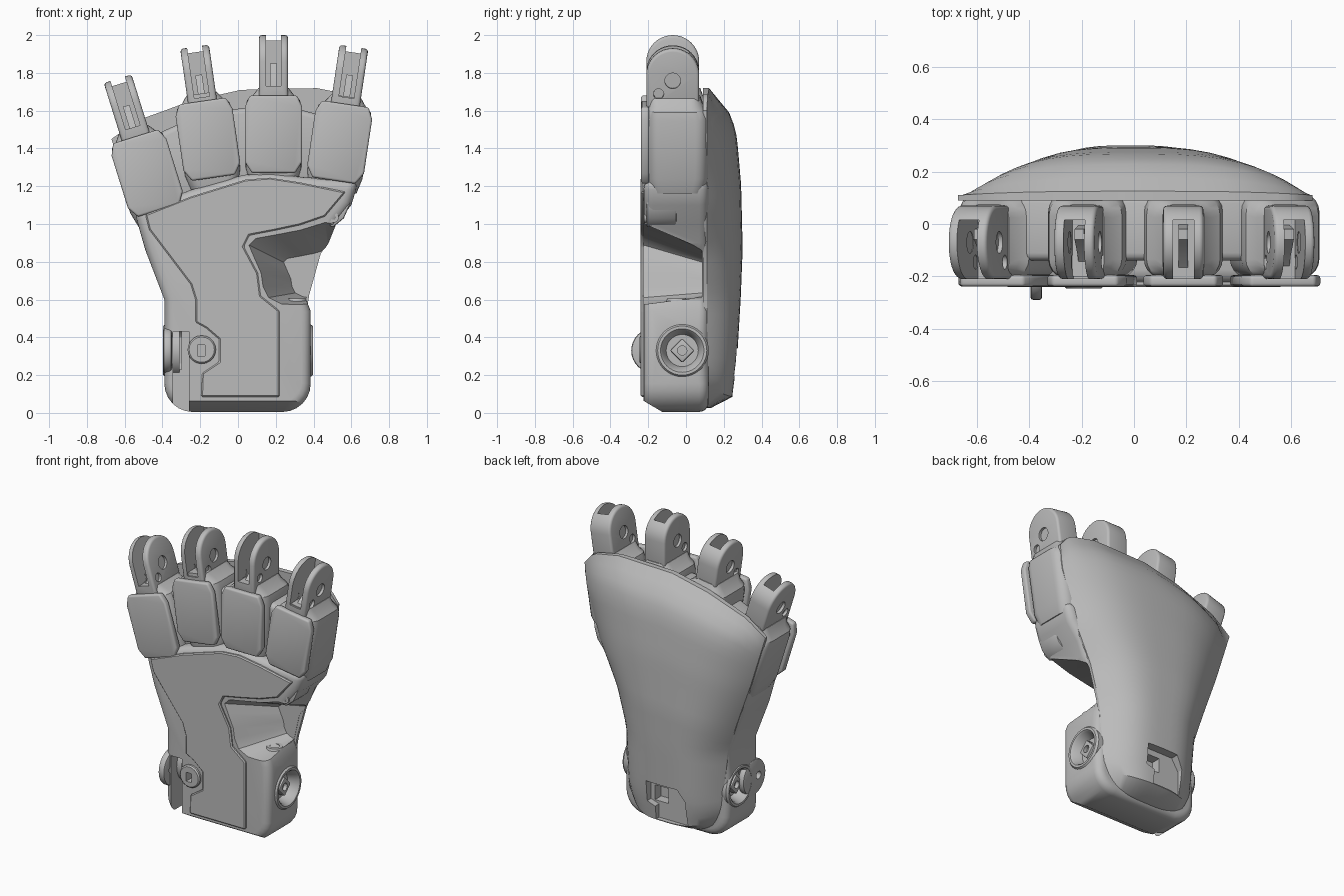
import bpy, bmesh, math
from mathutils import Matrix, Vector

if "Cube" in bpy.data.objects:
    bpy.data.objects.remove(bpy.data.objects["Cube"])

grey = bpy.data.materials.new("mid_grey")
grey.use_nodes = True
grey.diffuse_color = (0.5, 0.5, 0.5, 1)
for node in grey.node_tree.nodes:
    if node.type == 'BSDF_PRINCIPLED':
        node.inputs["Base Color"].default_value = (0.5, 0.5, 0.5, 1)
parts = []


def make(name, bm, matrix=None):
    bmesh.ops.recalc_face_normals(bm, faces=bm.faces)
    if matrix:
        bm.transform(matrix)
    mesh = bpy.data.meshes.new(name)
    bm.to_mesh(mesh)
    bm.free()
    mesh.materials.append(grey)
    obj = bpy.data.objects.new(name, mesh)
    bpy.context.collection.objects.link(obj)
    parts.append(obj)
    return obj


def bake(obj):
    dg = bpy.context.evaluated_depsgraph_get()
    mesh = bpy.data.meshes.new_from_object(obj.evaluated_get(dg))
    obj.modifiers.clear()
    obj.data = mesh


def bevel(obj, width, segments=3, angle=50):
    m = obj.modifiers.new("bevel", 'BEVEL')
    m.width, m.segments, m.angle_limit = width, segments, math.radians(angle)
    m.use_clamp_overlap = False
    bake(obj)
    return obj


def cut(obj, *cutters):
    for c in cutters:
        m = obj.modifiers.new("cut", 'BOOLEAN')
        m.operation, m.solver, m.object = 'DIFFERENCE', 'EXACT', c
        bake(obj)
        parts.remove(c)
        bpy.data.objects.remove(c)
    return obj


def prism(name, pts, lo, hi, axis='y', matrix=None, taper=1, centre=(0, 0)):
    """Extrude a flat outline along an axis, optionally tapered."""
    def place(p, t):
        return Vector((p[0], t, p[1]) if axis == 'y' else (t, p[0], p[1]))
    bm = bmesh.new()
    face = bm.faces.new([bm.verts.new(place(p, lo)) for p in pts])
    out = bmesh.ops.extrude_face_region(bm, geom=[face])["geom"]
    mid = place(centre, hi)
    for v in out:
        if isinstance(v, bmesh.types.BMVert):
            v.co += place((0, 0), hi - lo)
            v.co = mid + (v.co - mid) * taper
    return make(name, bm, matrix)


def circle(a, b, r, n=24, start=0, sweep=360):
    steps = n if sweep == 360 else n + 1
    return [(a + r * math.cos(math.radians(start + sweep * i / n)),
             b + r * math.sin(math.radians(start + sweep * i / n))) for i in range(steps)]


def rect(a0, b0, a1, b1):
    return [(a0, b0), (a1, b0), (a1, b1), (a0, b1)]


def interp(table, t):
    for (t0, a), (t1, b) in zip(table, table[1:]):
        if t <= t1:
            return a + (b - a) * max(0, (t - t0) / (t1 - t0))
    return table[-1][1]


# Palm body with rounded front edge
outline = circle(-.24, .155, .15, 6, 180, 90) + circle(.235, .155, .15, 6, 270, 90) + [
    (.385, .54), (.36, .6), (.40, .78), (.48, .9), (.52, 1), (.6, 1.1), (.64, 1.23),
    (.33, 1.25), (.17, 1.27), (.03, 1.26), (-.25, 1.18), (-.55, 1.07), (-.49, .86), (-.39, .6)]
body = bevel(prism("palm_body", outline, -.225, .12), .05, 4)
thumb = [(.56, 1.0), (.46, 1.01), (.33, .97), (.2, .945), (.09, .925), (.055, .89), (.08, .83),
         (.12, .74), (.13, .67), (.16, .61), (.23, .575), (.6, .57), (.72, .95)]
cut(body,
    prism("bottom_cutter", [(-.26, .085), (-.1, -.01), (-.1, -.08), (-.26, -.08)], -.6, .6, 'x'),
    prism("thumb_cutter", thumb, -.23, .086, taper=.58, centre=(.5, .67)),
    prism("slot_cutter", rect(-.345, -.1, -.26, .43), -.4, -.1),
    prism("pocket_cutter", rect(-.215, .3, -.175, .36), -.4, -.17),
    prism("left_socket_cutter", circle(-.02, .33, .13), .3, .5, 'x'),
    prism("right_socket_cutter", circle(-.02, .33, .13), -.5, -.3, 'x'))

# Raised palm cover, with the latch tab beside it
cover = [(-.49, 1.05), (-.47, .97), (-.25, .68), (-.225, .6), (-.225, .48), (-.17, .45), (-.1, .39),
         (-.1, .27), (-.19, .21), (-.195, .085), (.22, .085), (.22, .54), (.12, .62), (.105, .74),
         (.03, .88), (.06, .94), (.2, .967), (.33, .995), (.46, 1.04), (.57, 1.17),
         (.33, 1.22), (.17, 1.245), (.04, 1.235), (-.25, 1.145)]
bevel(prism("palm_cover", cover, -.215, -.24), .007, 1)
tab = bevel(prism("latch_tab", circle(-.192, .335, .075, 20), -.2, -.246), .008, 1)
hole = rect(-.215, .3, -.175, .36)
cut(tab, prism("tab_window", hole, -.3, -.18))
cut(bpy.data.objects["palm_cover"], prism("cover_window", hole, -.3, -.18))

# Fin on the wrist
fin = bevel(prism("wrist_fin", circle(-.17, .33, .12, 32), -.395, -.35, 'x'), .012, 2)
cut(fin, prism("fin_hole", circle(-.21, .33, .025, 16), -.5, -.2, 'x'))

# Wrist sockets, one on each side
profile = [(.1405, .31), (.1405, .382), (.13, .396), (.115, .396), (.105, .385), (.085, .325), (0, .325)]
for side, label in ((1, "left"), (-1, "right")):
    bm = bmesh.new()
    verts = [bm.verts.new((x * side, r, 0)) for r, x in profile]
    edges = [bm.edges.new(p) for p in zip(verts, verts[1:])]
    bmesh.ops.spin(bm, geom=verts + edges, cent=(0, 0, 0), axis=(1, 0, 0),
                   angle=math.tau, steps=40, use_merge=True)
    bmesh.ops.remove_doubles(bm, verts=bm.verts, dist=.0005)
    make(label + "_wrist_socket", bm, Matrix.Translation((0, -.02, .33)))
    key = bevel(prism(label + "_socket_key", circle(-.02, .33, .065, 4),
                      .31 * side, .365 * side, 'x'), .008, 2)
    cut(key, prism("key_hole", circle(-.02, .33, .025, 12), .34 * side, .4 * side, 'x'))

# Domed back shell on a width-by-height grid, denser towards the sides
left_edge = [(.03, -.27), (.2, -.35), (.6, -.385), (.85, -.47), (1.1, -.56), (1.45, -.67), (1.7, -.65)]
right_edge = [(.03, .27), (.2, .35), (.6, .37), (.85, .44), (1.1, .56), (1.45, .665), (1.6, .68)]
top_edge = [(-1, 1.45), (-.8, 1.55), (-.4, 1.65), (0, 1.71), (.6, 1.72), (.9, 1.68), (1, 1.6)]
depth = [(0, .02), (.035, .135), (.15, .16), (.35, .18), (.5, .19), (.7, .182), (.85, .16),
         (.92, .13), (1, .015)]
cols, rows = 24, 28
bm = bmesh.new()
sheets = []
for back in (True, False):
    grid = []
    for j in range(rows + 1):
        v = j / rows
        line = []
        for i in range(cols + 1):
            u = math.sin(math.pi * (i / cols - .5))
            low = .025 + .06 * abs(u) ** 4
            z = low + (interp(top_edge, u) - low) * v
            a, b = interp(left_edge, z), interp(right_edge, z)
            y = .11 + interp(depth, v) * (1 - abs(u) ** 3.1) if back else .09
            line.append(bm.verts.new(((a + b) / 2 + (b - a) / 2 * u, y, z)))
        grid.append(line)
    for j in range(rows):
        for i in range(cols):
            bm.faces.new((grid[j][i], grid[j][i + 1], grid[j + 1][i + 1], grid[j + 1][i]))
    sheets.append(grid)
rims = [g[0] + [r[-1] for r in g[1:]] + g[-1][-2::-1] + [r[0] for r in g[-2:0:-1]] for g in sheets]
for k in range(len(rims[0])):
    n = (k + 1) % len(rims[0])
    bm.faces.new((rims[0][k], rims[0][n], rims[1][n], rims[1][k]))
shell = make("back_shell", bm)
cut(shell, prism("notch_cutter", [(-.17, .09), (-.17, .26), (-.12, .34), (.11, .34), (.11, .2),
                                  (.05, .18), (.05, .09)], .215, .5),
    prism("deep_cutter", rect(-.02, .2, .08, .3), .15, .5))

# Knuckle bar behind the finger bases
bevel(prism("knuckle_bar", [(-.55, 1.05), (-.25, 1.15), (.17, 1.24), (.62, 1.2), (.65, 1.52),
                            (.2, 1.64), (-.2, 1.58), (-.6, 1.4)], -.14, .11), .03)

# Thumb bracket, its screw and the joint ring in the recess
bevel(prism("thumb_bracket", [(.45, 1.02), (.5, .98), (.56, 1.03), (.6, 1.12), (.53, 1.09)],
            -.21, -.05), .01, 2)
cut(prism("bracket_screw", circle(.505, 1.035, .028, 16), -.1, -.222),
    prism("screw_hole", circle(.505, 1.035, .014, 6), -.3, -.208))
bm = bmesh.new()
bmesh.ops.create_cone(bm, cap_ends=True, segments=24, radius1=.06, radius2=.05, depth=.03)
ring = make("thumb_joint_ring", bm, Matrix.Translation((.31, -.05, .59)))
bm = bmesh.new()
bmesh.ops.create_cone(bm, cap_ends=True, segments=20, radius1=.03, radius2=.03, depth=.1)
cut(ring, make("ring_hole", bm, Matrix.Translation((.31, -.05, .64))))


def finger_base(label, x, z, tilt, drop):
    m = Matrix.Translation((x, 0, z)) @ Matrix.Rotation(math.radians(tilt), 4, 'Y')
    # Rounded housing lofted from soft rectangles
    bm = bmesh.new()
    loops = []
    for h, w, y0, y1 in ((-.05, .128, -.19, .1), (.03, .148, -.205, .118), (.34, .15, -.205, .118),
                         (.385, .14, -.205, .105), (.41, .11, -.2, .09), (.45, .08, -.2, .075)):
        r = min(.07, w * .6)
        pts = []
        for k, (cx, cy) in enumerate(((w - r, y1 - r), (r - w, y1 - r), (r - w, y0 + r), (w - r, y0 + r))):
            pts += circle(cx, cy, r, 5, k * 90, 90)
        loops.append([bm.verts.new((a, b, h)) for a, b in pts])
    for lo, hi in zip(loops, loops[1:]):
        for k in range(len(lo)):
            n = (k + 1) % len(lo)
            bm.faces.new((lo[k], lo[n], hi[n], hi[k]))
    bm.faces.new(loops[0])
    bm.faces.new(loops[-1])
    make(label + "_housing", bm, m)
    # Front pad
    pad = [(-.115, 0), (.115, 0), (.152, .06), (.152, .35), (.125, .41),
           (-.125, .41), (-.152, .35), (-.152, .06)]
    bevel(prism(label + "_pad", pad, -.195, -.238, matrix=m), .012, 3)
    # Forked knuckle with slot and pin holes
    m = m @ Matrix.Translation((0, 0, -drop))
    fork = circle(-.07, .59, .14, 20, 0, 180) + [(-.21, .39), (.07, .39)]
    knuckle = bevel(prism(label + "_fork", fork, -.077, .077, 'x', m), .016, 3)
    cut(knuckle,
        prism("slot", rect(-.04, .46, .04, .9), -.4, .015, matrix=m),
        prism("pin_hole", circle(-.07, .56, .042, 20), -.2, .2, 'x', m),
        prism("screw_hole", circle(-.145, .49, .028, 12), -.2, .2, 'x', m))
    for side in (-1, 1):
        prism(label + "_pin", circle(-.07, .56, .044, 20), .042 * side, .06 * side, 'x', m)
        prism(label + "_screw", circle(-.145, .49, .03, 6), .042 * side, .06 * side, 'x', m)
    # Tendon guide inside the slot
    guide = [(-.19, .44), (0, .44), (-.02, .58), (-.06, .58), (-.12, .5)]
    prism(label + "_guide", guide, -.018, .018, 'x', m)


for finger in (("little_finger", -.42, 1.072, -17.3, 0), ("ring_finger", -.13, 1.245, -8.2, .03),
               ("middle_finger", .188, 1.27, 0, 0), ("index_finger", .508, 1.23, 8.5, .015)):
    finger_base(*finger)

# Smooth shading with sharp edges kept
bpy.ops.object.select_all(action='DESELECT')
for obj in parts:
    obj.select_set(True)
bpy.context.view_layer.objects.active = parts[0]
bpy.ops.object.shade_smooth_by_angle(angle=math.radians(32))
